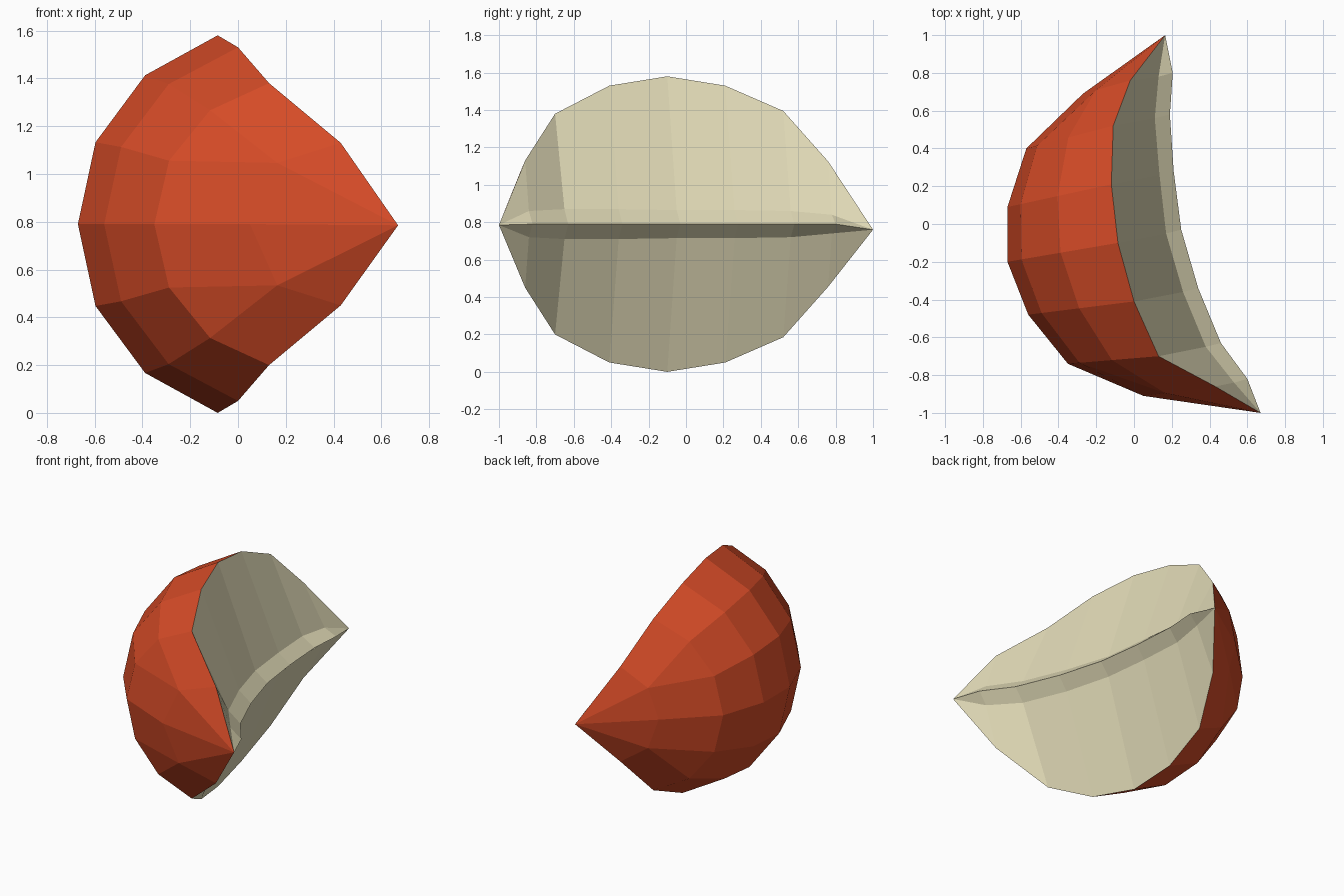
import bpy, bmesh, math

if "Cube" in bpy.data.objects:
    bpy.data.objects.remove(bpy.data.objects["Cube"])

MID = 0.79   # height of the mirror plane


def material(name, rgb):
    m = bpy.data.materials.new(name)
    m.diffuse_color = (*rgb, 1)
    m.use_nodes = True
    m.node_tree.nodes["Principled BSDF"].inputs["Base Color"].default_value = m.diffuse_color
    return m


# Each cross-section: skin middle (x, y), cut rim (x, y, height above middle),
# valley beside the core ridge (x, y, height), core ridge (x, y)
SECTIONS = [
    ((0.05, -0.91), (0.43, -0.86, 0.34), (0.53, -0.84, 0.07), (0.60, -0.82)),
    ((-0.35, -0.74), (0.13, -0.70, 0.59), (0.38, -0.65, 0.08), (0.46, -0.63)),
    ((-0.56, -0.48), (0.00, -0.41, 0.74), (0.26, -0.36, 0.08), (0.34, -0.34)),
    ((-0.67, -0.20), (-0.085, -0.10, 0.79), (0.17, -0.05, 0.075), (0.25, -0.03)),
    ((-0.67, 0.09), (-0.12, 0.21, 0.74), (0.135, 0.26, 0.075), (0.21, 0.28)),
    ((-0.57, 0.40), (-0.11, 0.52, 0.605), (0.11, 0.56, 0.07), (0.19, 0.58)),
    ((-0.27, 0.69), (-0.02, 0.76, 0.335), (0.13, 0.78, 0.05), (0.205, 0.80)),
]
TIP_FRONT = (0.67, -1.0, 0.785)
TIP_BACK = (0.165, 1.0, 0.76)


def section_ring(mid, rim, valley, ridge, is_end):
    """Skin arc from lower rim to upper rim, then back over the core ridge."""
    d = math.hypot(rim[0] - mid[0], rim[1] - mid[1])
    angle = 2 * math.atan2(d, rim[2])
    radius = rim[2] / math.sin(angle)
    steps = (0, 0.5, 0.5, 1) if is_end else (0, 1 / 3, 2 / 3, 1)
    pts = []
    for k in range(-3, 4):
        a = angle * steps[abs(k)]
        f = radius * (1 - math.cos(a)) / d
        z = math.copysign(radius * math.sin(a), k)
        pts.append((mid[0] + (rim[0] - mid[0]) * f,
                    mid[1] + (rim[1] - mid[1]) * f, MID + z))
    pts.append((valley[0], valley[1], MID + valley[2]))
    pts.append((ridge[0], ridge[1], MID))
    pts.append((valley[0], valley[1], MID - valley[2]))
    return pts


# Fruit wedge: skin outside, flesh on the cut faces
bm = bmesh.new()
last = len(SECTIONS) - 1
rings = [[bm.verts.new(p) for p in section_ring(*s, i in (0, last))]
         for i, s in enumerate(SECTIONS)]
front, back = bm.verts.new(TIP_FRONT), bm.verts.new(TIP_BACK)
n = len(rings[0])
for j in range(n):
    k = (j + 1) % n
    faces = [bm.faces.new((a[j], a[k], b[k], b[j])) for a, b in zip(rings, rings[1:])]
    faces.append(bm.faces.new((front, rings[0][k], rings[0][j])))
    faces.append(bm.faces.new((back, rings[-1][j], rings[-1][k])))
    for f in faces:
        f.material_index = 0 if j < 6 else 1
bmesh.ops.remove_doubles(bm, verts=bm.verts[:], dist=0.0005)
bmesh.ops.recalc_face_normals(bm, faces=bm.faces[:])

mesh = bpy.data.meshes.new("fruit_wedge")
bm.to_mesh(mesh)
bm.free()
mesh.materials.append(material("red skin", (0.66, 0.07, 0.02)))
mesh.materials.append(material("cream flesh", (0.75, 0.70, 0.47)))
bpy.context.collection.objects.link(bpy.data.objects.new("fruit_wedge", mesh))
